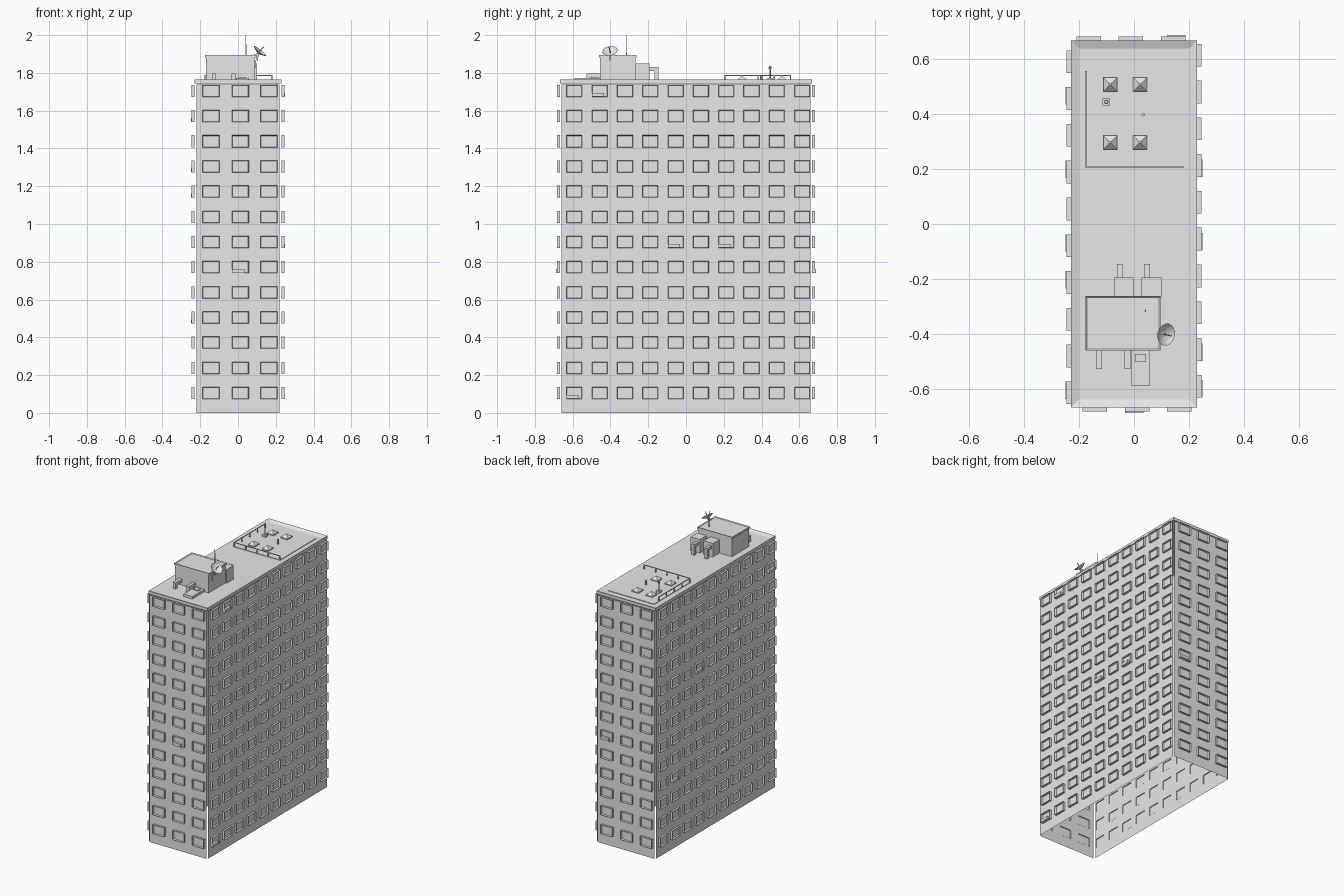
import bpy, bmesh, math
from mathutils import Matrix, Vector

cube = bpy.data.objects.get("Cube")
if cube:
    bpy.data.objects.remove(cube, do_unlink=True)

grey = bpy.data.materials.new("concrete_grey")
grey.use_nodes = True
grey.diffuse_color = (0.8, 0.8, 0.8, 1)
grey.node_tree.nodes["Principled BSDF"].inputs["Base Color"].default_value = (0.8, 0.8, 0.8, 1)


def finish(name, bm):
    mesh = bpy.data.meshes.new(name)
    bm.to_mesh(mesh)
    bm.free()
    mesh.materials.append(grey)
    ob = bpy.data.objects.new(name, mesh)
    bpy.context.collection.objects.link(ob)
    return ob


def box(name, x, y, z, top_inset=0, sink=0):
    """Box from (min, max) ranges, optionally with a sunken top panel."""
    bm = bmesh.new()
    bmesh.ops.create_cube(bm, size=1)
    for v in bm.verts:
        v.co = Vector((r[0] if c < 0 else r[1] for r, c in zip((x, y, z), v.co)))
    if top_inset:
        top = max(bm.faces, key=lambda f: f.calc_center_median().z)
        bmesh.ops.inset_region(bm, faces=[top], thickness=top_inset)
        bmesh.ops.translate(bm, verts=top.verts, vec=(0, 0, -sink))
    return finish(name, bm)


def cone(name, x, y, z0, z1, r0, r1, sides=8, turn=0):
    bm = bmesh.new()
    bmesh.ops.create_cone(bm, cap_ends=True, segments=sides, radius1=r0, radius2=r1, depth=z1 - z0)
    m = Matrix.Translation((x, y, (z0 + z1) / 2)) @ Matrix.Rotation(turn, 4, "Z")
    bmesh.ops.transform(bm, matrix=m, verts=bm.verts)
    return finish(name, bm)


# Facade walls with protruding hollow window frames
ROWS = [0.105 + 0.1333 * i for i in range(13)]
ROW_H = 0.032
WALL_TOP = 1.739


def wall(name, centres, half_w, half_len, dist, turn, units):
    us = [-half_len] + [c + s * half_w for c in centres for s in (-1, 1)] + [half_len]
    zs = [0] + [c + s * ROW_H for c in ROWS for s in (-1, 1)] + [WALL_TOP]
    bm = bmesh.new()
    grid = [[bm.verts.new((u, -dist, z)) for u in us] for z in zs]
    panes = []
    for j in range(len(zs) - 1):
        for i in range(len(us) - 1):
            f = bm.faces.new((grid[j][i], grid[j][i + 1], grid[j + 1][i + 1], grid[j + 1][i]))
            if i % 2 and j % 2:
                panes.append(f)
    panes = bmesh.ops.extrude_discrete_faces(bm, faces=panes)["faces"]
    for f in panes:
        bmesh.ops.translate(bm, verts=f.verts, vec=(0, -0.015, 0))
    bmesh.ops.inset_individual(bm, faces=panes, thickness=0.004)
    for f in panes:
        bmesh.ops.translate(bm, verts=f.verts, vec=(0, 0.012, 0))
    rot = Matrix.Rotation(turn, 4, "Z")
    bmesh.ops.transform(bm, matrix=rot, verts=bm.verts)
    finish(name, bm)
    # Cooling units resting on window sills
    for col, row in units:
        c, z = centres[col], ROWS[row] - ROW_H
        ob = box(name + "_cooling_unit", (c - half_w, c + 0.022),
                 (-dist - 0.02, -dist), (z + 0.002, z + 0.022))
        ob.data.transform(rot)


short_cols = [-0.143, 0.012, 0.165]
long_cols = [-0.591 + 0.134 * i for i in range(10)]
HX, HY = 0.23, 0.668
wall("front_wall", short_cols, 0.045, 0.221, HY, 0, [(1, 5)])
wall("back_wall", short_cols, 0.045, 0.221, HY, math.pi, [(0, 5)])
wall("long_wall_a", long_cols, 0.0415, 0.66, HX, math.pi / 2, [(1, 12), (4, 6), (6, 6), (0, 0)])
wall("long_wall_b", long_cols, 0.0415, 0.66, HX, -math.pi / 2,
     [(6, 9), (3, 8), (5, 3), (1, 3), (9, 11)])

# Roof slab with raised parapet
FLOOR = 1.754
box("roof_parapet", (-HX, HX), (-HY, HY), (1.744, 1.765), 0.04, 0.011)

# Penthouse, cap, side window
box("penthouse", (-0.17, 0.09), (-0.455, -0.268), (FLOOR, 1.885))
box("penthouse_cap", (-0.176, 0.097), (-0.461, -0.262), (1.882, 1.895), 0.008, 0.005)
box("penthouse_window", (0.09, 0.094), (-0.42, -0.387), (1.825, 1.865))


# Bent ducts leaving a wall and turning down to the roof
def duct(name, x, y0, y1, z, w):
    lo, hi = sorted((y0, y1))
    box(name + "_run", (x - w, x + w), (lo, hi), (z - 2 * w, z))
    end = sorted((y1, y1 + math.copysign(2 * w, y0 - y1)))
    box(name + "_drop", (x - w, x + w), end, (FLOOR, z - 2 * w))


for x in (-0.127, -0.023):
    duct("front_duct", x, -0.455, -0.528, 1.798, 0.011)
for x in (-0.037, 0.064):
    box("plant_box", (x - 0.036, x + 0.036), (-0.268, -0.194), (FLOOR, 1.85))
    duct("plant_duct", x - 0.015, -0.194, -0.146, 1.83, 0.01)

# Low access hatch in front of the penthouse
box("hatch_base", (-0.01, 0.058), (-0.59, -0.455), (FLOOR, 1.772))
box("hatch_lid", (0.003, 0.043), (-0.503, -0.474), (1.772, 1.779))

# Antenna and dish
cone("antenna", 0.042, -0.316, 1.885, 2.0, 0.0025, 0.0015, 6)

bm = bmesh.new()
bmesh.ops.create_circle(bm, cap_ends=False, segments=16, radius=0.041)
rim = list(bm.edges)
for r, z in ((0.028, -0.009), (0.012, -0.015)):
    new = bmesh.ops.extrude_edge_only(bm, edges=rim)["geom"]
    rim = [e for e in new if isinstance(e, bmesh.types.BMEdge)]
    for v in {v for e in rim for v in e.verts}:
        v.co = v.co.normalized() * r if v.co.z == 0 else v.co
        v.co.z = z
        v.co.xy = v.co.xy.normalized() * r
bmesh.ops.contextual_create(bm, geom=rim)
bmesh.ops.create_cone(bm, cap_ends=True, segments=6, radius1=0.002, radius2=0.003, depth=0.045,
                      matrix=Matrix.Translation((0, 0, 0.006)))
aim = Vector((0.62, -0.15, 0.77)).to_track_quat("Z", "Y").to_matrix().to_4x4()
bmesh.ops.transform(bm, matrix=Matrix.Translation((0.117, -0.403, 1.916)) @ aim, verts=bm.verts)
finish("dish", bm)
box("dish_bracket", (0.088, 0.112), (-0.407, -0.399), (1.888, 1.9))
box("dish_post", (0.098, 0.106), (-0.407, -0.399), (1.865, 1.905))

# Terrace with skylights
box("terrace", (-0.177, 0.182), (0.207, 0.607), (FLOOR - 0.002, 1.758))
for x in (-0.087, 0.022):
    for y in (0.297, 0.508):
        box("skylight_curb", (x - 0.026, x + 0.026), (y - 0.027, y + 0.027), (1.758, 1.764))
        cone("skylight", x, y, 1.764, 1.783, 0.035, 0.006, 4, math.pi / 4)

# Terrace railing along two sides
X0, Y0, RAIL = -0.175, 0.208, 1.788
box("side_rail", (X0 - 0.002, X0 + 0.002), (Y0, 0.555), (RAIL - 0.005, RAIL))
box("front_rail", (X0, 0.18), (Y0 - 0.002, Y0 + 0.002), (RAIL - 0.005, RAIL))
posts = [(X0, Y0 + 0.0865 * i) for i in range(5)] + [(X0 + 0.0885 * i, Y0) for i in range(1, 5)]
for x, y in posts:
    box("rail_post", (x - 0.003, x + 0.003), (y - 0.003, y + 0.003), (FLOOR, RAIL))

# Vent post and small pipe
box("vent_base", (-0.114, -0.088), (0.432, 0.458), (1.758, 1.772))
cone("vent_post", -0.101, 0.445, 1.772, 1.82, 0.004, 0.004)
cone("vent_cap", -0.101, 0.445, 1.82, 1.836, 0.008, 0.006)
cone("small_pipe", 0.033, 0.398, 1.758, 1.79, 0.006, 0.006)
